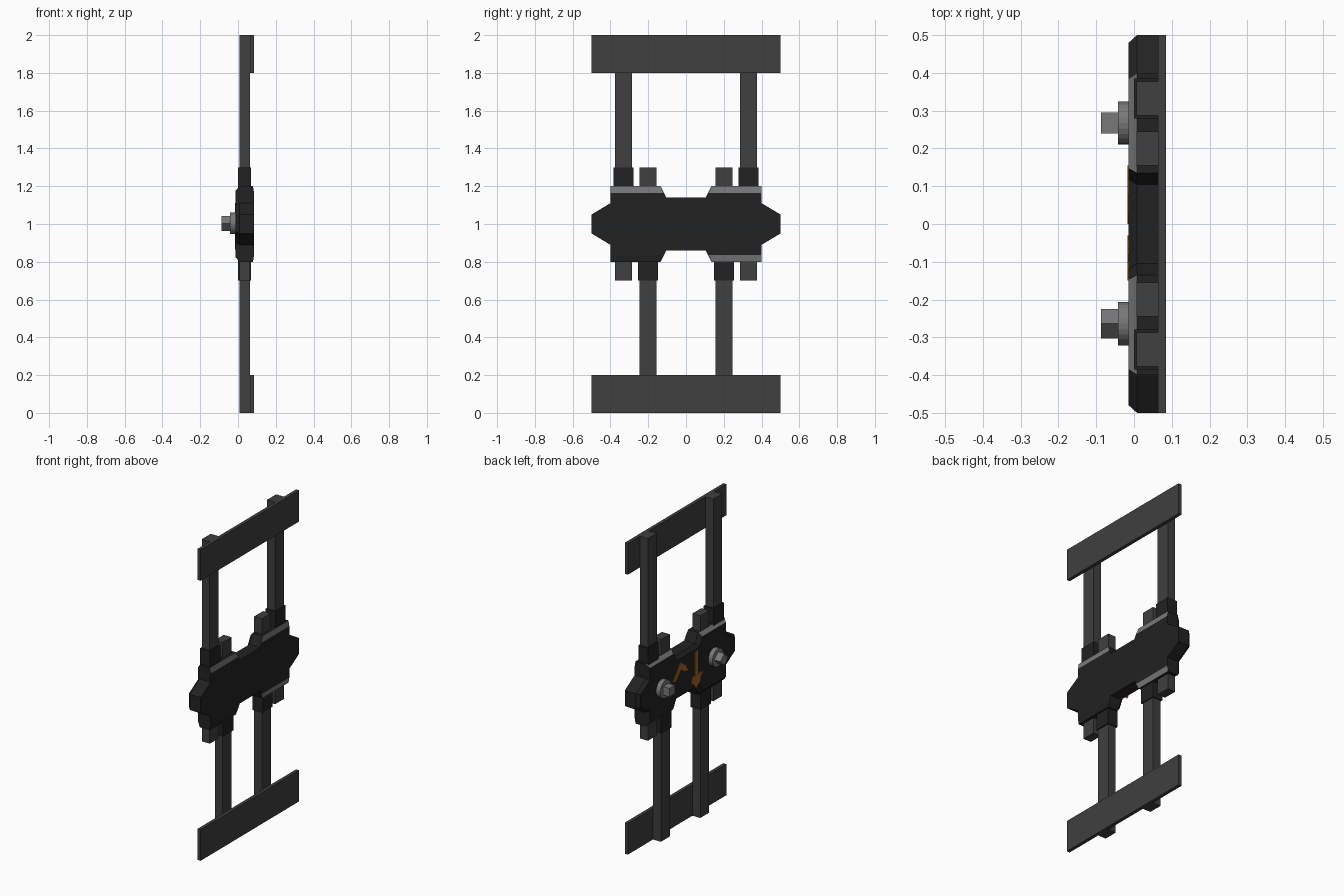
import bpy, bmesh, math
from mathutils import Matrix

if "Cube" in bpy.data.objects:
    bpy.data.objects.remove(bpy.data.objects["Cube"])


def material(name, col):
    m = bpy.data.materials.new(name)
    m.diffuse_color = (*col, 1)
    m.use_nodes = True
    m.node_tree.nodes["Principled BSDF"].inputs["Base Color"].default_value = m.diffuse_color
    return m


STEEL = material("dark_steel", (0.050, 0.050, 0.050))
BLACK = material("black_casing", (0.016, 0.016, 0.016))
GREY = material("bare_metal", (0.19, 0.19, 0.195))
ORANGE = material("orange_paint", (0.38, 0.12, 0.015))


def finish(name, bm, *mats):
    bmesh.ops.recalc_face_normals(bm, faces=bm.faces)
    me = bpy.data.meshes.new(name)
    bm.to_mesh(me)
    bm.free()
    for m in mats:
        me.materials.append(m)
    ob = bpy.data.objects.new(name, me)
    bpy.context.collection.objects.link(ob)
    return ob


def box(name, x, y, z, mat):
    """Box from (min, max) ranges."""
    bm = bmesh.new()
    bmesh.ops.create_cube(bm, size=1)
    for v in bm.verts:
        for i, r in enumerate((x, y, z)):
            v.co[i] = (r[0] + r[1]) / 2 + v.co[i] * (r[1] - r[0])
    return finish(name, bm, mat)


def loft(name, layers, mats, rule=None):
    """Skin between matching (y, z) outlines placed along x, capped at both ends."""
    bm = bmesh.new()
    rings = [[bm.verts.new((x, y, z)) for y, z in pts] for x, pts in layers]
    n = len(rings[0])
    for k in range(len(rings) - 1):
        for i in range(n):
            j = (i + 1) % n
            f = bm.faces.new((rings[k][i], rings[k][j], rings[k + 1][j], rings[k + 1][i]))
            f.material_index = rule(k, i) if rule else 0
    bm.faces.new(rings[0])
    bm.faces.new(rings[-1])
    return finish(name, bm, *mats)


def four_way(q):
    """Mirror a quarter outline around the body centre."""
    r = q[::-1]
    pts = q + [(-y, z) for y, z in r] + [(-y, -z) for y, z in q] + [(y, -z) for y, z in r]
    return [(y, 1 + z) for y, z in pts]


# Central casing: chamfered, with three bare-metal lobe edges
full = four_way([(.5, .05), (.4, .11), (.4, .2), (.135, .2), (.105, .14)])
outer = four_way([(.5, .05), (.4, .11), (.4, .165), (.118, .165), (.105, .14)])
inner = four_way([(.48, .04), (.385, .097), (.385, .175), (.147, .175), (.118, .12)])
loft("lock_casing",
     [(-.014, inner), (.008, full), (.079, full), (.085, outer)],
     (BLACK, GREY),
     lambda k, i: 1 if k != 1 and i in (2, 6, 16) else 0)

# Mounting plates, posts and sleeves
box("lower_plate", (.063, .085), (-.5, .5), (0, .2), STEEL)
box("upper_plate", (.063, .085), (-.5, .5), (1.8, 2), STEEL)
for side, tag in ((-1, "a"), (1, "b")):
    for level, c, z, sz in (("upper", .332, (.7, 2), (1.1, 1.3)),
                            ("lower", .2, (0, 1.3), (.7, .9))):
        c *= side
        box(f"{level}_post_{tag}", (.007, .063), (c - .045, c + .045), z, STEEL)
        box(f"{level}_sleeve_{tag}", (0, .07), (c - .053, c + .053), sz, BLACK)

# Bolts: round collar and square head
for tag, y, ang in (("a", -.264, 45), ("b", .267, 0)):
    bm = bmesh.new()
    for seg, r, x0, x1, a in ((24, .057, -.043, -.01, 0), (4, .039, -.088, -.04, 45 + ang)):
        mat = (Matrix.Translation(((x0 + x1) / 2, y, 1.003))
               @ Matrix.Rotation(math.radians(90), 4, 'Y')
               @ Matrix.Rotation(math.radians(a), 4, 'Z'))
        bmesh.ops.create_cone(bm, cap_ends=True, segments=seg, radius1=r, radius2=r,
                              depth=x1 - x0, matrix=mat)
    finish(f"bolt_{tag}", bm, GREY)

# Worn painted direction marks, as thin plates
marks = {
    "mark_down": [(-.065, 1.1), (-.065, .955), (-.04, .95), (-.03, .92), (-.055, .9), (-.08, .865),
                  (-.12, .905), (-.125, .93), (-.15, .955), (-.12, .96), (-.1, .95), (-.1, 1.11)],
    "mark_up": [(.155, 1.0), (.12, 1.045), (.08, 1.095), (.03, 1.06), (.0, 1.015),
                (.05, 1.03), (.075, 1.05), (.1, 1.02), (.13, .99)],
}
for name, pts in marks.items():
    loft(name, [(-.017, pts), (-.012, pts)], (ORANGE,))
